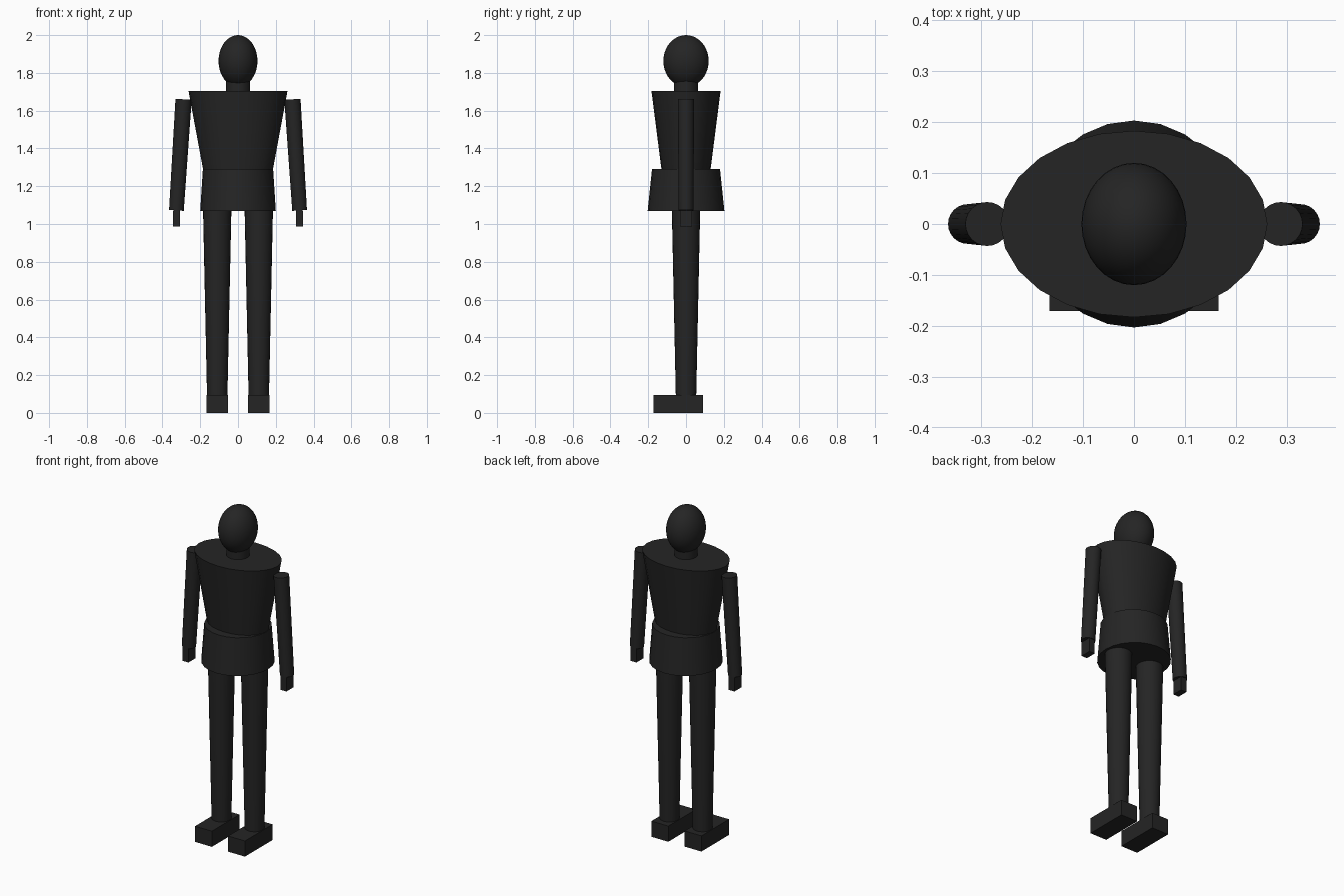
import bpy
import bmesh
import math
from mathutils import Vector

cube = bpy.data.objects.get("Cube")
if cube:
    bpy.data.objects.remove(cube, do_unlink=True)

charcoal = bpy.data.materials.new("charcoal")
charcoal.use_nodes = True
COLOUR = (0.018, 0.018, 0.018, 1)
charcoal.diffuse_color = COLOUR
charcoal.node_tree.nodes["Principled BSDF"].inputs["Base Color"].default_value = COLOUR


def finish(bm, name, smooth=True):
    bmesh.ops.recalc_face_normals(bm, faces=bm.faces)
    mesh = bpy.data.meshes.new(name)
    bm.to_mesh(mesh)
    bm.free()
    mesh.materials.append(charcoal)
    obj = bpy.data.objects.new(name, mesh)
    bpy.context.collection.objects.link(obj)
    if smooth:
        bpy.ops.object.select_all(action='DESELECT')
        obj.select_set(True)
        bpy.context.view_layer.objects.active = obj
        bpy.ops.object.shade_smooth_by_angle(angle=math.radians(35))
    return obj


def taper(name, bottom, top, r_bottom, r_top, sides=24):
    """Capped elliptical frustum between two centres; radii are (x, y)."""
    bottom, top = Vector(bottom), Vector(top)
    tilt = Vector((0, 0, 1)).rotation_difference(top - bottom)
    bm = bmesh.new()
    rings = []
    for centre, (rx, ry) in ((bottom, r_bottom), (top, r_top)):
        angles = [math.tau * i / sides for i in range(sides)]
        rings.append([bm.verts.new(centre + tilt @ Vector((rx * math.cos(a), ry * math.sin(a), 0)))
                      for a in angles])
    for i in range(sides):
        j = (i + 1) % sides
        bm.faces.new((rings[0][i], rings[0][j], rings[1][j], rings[1][i]))
    for ring in rings:
        bm.faces.new(ring)
    return finish(bm, name)


def box(name, centre, size):
    bm = bmesh.new()
    bmesh.ops.create_cube(bm, size=1)
    bmesh.ops.scale(bm, vec=size, verts=bm.verts)
    bmesh.ops.translate(bm, vec=centre, verts=bm.verts)
    return finish(bm, name, smooth=False)


# Head
bm = bmesh.new()
bmesh.ops.create_uvsphere(bm, u_segments=32, v_segments=20, radius=1)
bmesh.ops.scale(bm, vec=(0.103, 0.12, 0.137), verts=bm.verts)
bmesh.ops.translate(bm, vec=(0, 0, 1.863), verts=bm.verts)
finish(bm, "head")

# Neck and trunk
taper("neck", (0, 0, 1.70), (0, 0, 1.78), (0.064, 0.064), (0.064, 0.064))
taper("torso", (0, 0, 1.29), (0, 0, 1.705), (0.185, 0.13), (0.262, 0.183))
taper("pelvis", (0, 0, 1.07), (0, 0, 1.29), (0.2, 0.203), (0.186, 0.18))

# Limbs
for side, s in (("left", 1), ("right", -1)):
    taper(side + "_arm", (s * 0.326, 0, 1.072), (s * 0.288, 0, 1.66),
          (0.039, 0.039), (0.043, 0.043))
    box(side + "_hand", (s * 0.326, 0, 1.03), (0.038, 0.066, 0.085))
    taper(side + "_leg", (s * 0.11, 0, 0.09), (s * 0.11, 0, 1.075),
          (0.054, 0.054), (0.075, 0.075))
    box(side + "_foot", (s * 0.11, -0.04, 0.047), (0.112, 0.262, 0.094))
